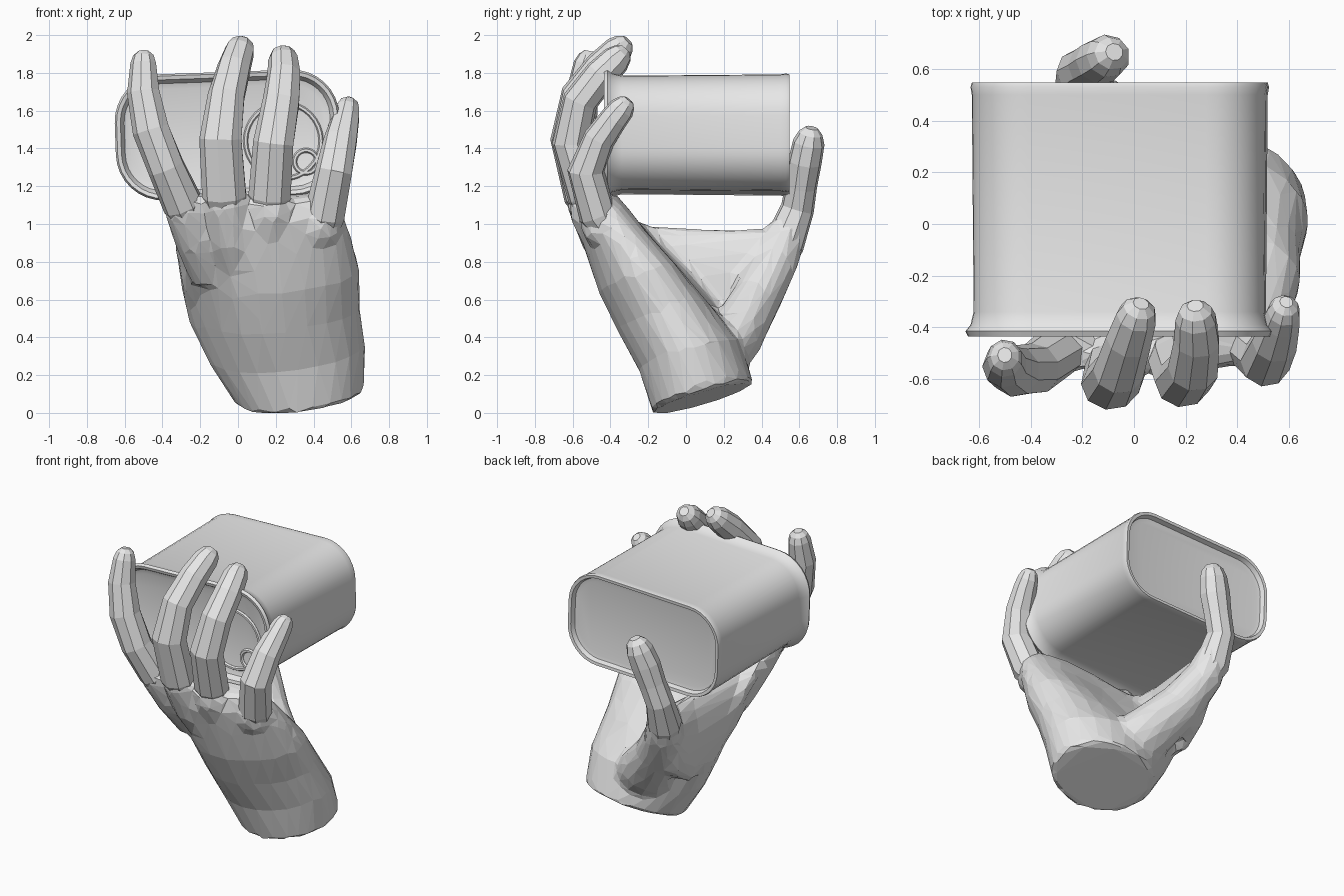
import bpy, bmesh, math
from mathutils import Vector, Matrix

if "Cube" in bpy.data.objects:
    bpy.data.objects.remove(bpy.data.objects["Cube"])

grey = bpy.data.materials.new("light_grey")
grey.use_nodes = True
grey.diffuse_color = (0.8, 0.8, 0.8, 1)
grey.node_tree.nodes["Principled BSDF"].inputs["Base Color"].default_value = (0.8, 0.8, 0.8, 1)


def skin(bm, rings):
    """Bridge a list of vertex rings and cap both ends."""
    for a, b in zip(rings, rings[1:]):
        n = len(a)
        for i in range(n):
            bm.faces.new((a[i], a[(i + 1) % n], b[(i + 1) % n], b[i]))
    bm.faces.new(rings[0])
    bm.faces.new(rings[-1])


def finish(name, bm):
    bmesh.ops.recalc_face_normals(bm, faces=bm.faces)
    mesh = bpy.data.meshes.new(name)
    bm.to_mesh(mesh)
    bm.free()
    mesh.materials.append(grey)
    obj = bpy.data.objects.new(name, mesh)
    bpy.context.collection.objects.link(obj)
    return obj


def loft(bm, stations, sides=8, normal=None, tip=False):
    """Tube through (x, y, z, radius across, radius deep[, curl of the -x edge, inner hollow])."""
    st = [(Vector(s[:3]), *(tuple(s[3:]) + (0, 0))[:4]) for s in stations]
    if tip:
        p, ru, rv = st[-1][:3]
        d = (p - st[-2][0]).normalized()
        st.append((p + d * ru * 0.6, ru * 0.8, rv * 0.75, 0, 0))
        st.append((p + d * ru * 0.95, ru * 0.4, rv * 0.4, 0, 0))
    rings = []
    for k, (p, ru, rv, curl, hollow) in enumerate(st):
        n = Vector(normal) if normal else st[min(k + 1, len(st) - 1)][0] - st[max(k - 1, 0)][0]
        n.normalize()
        u = Vector((1, 0, 0))
        u = (u - n * u.dot(n)).normalized()
        v = n.cross(u)
        ring = []
        for i in range(sides):
            a = math.tau * (i + 0.5) / sides
            c, s = math.cos(a), math.sin(a)
            deep = rv * s + curl * max(0, -c) ** 2 - hollow * max(0, s) ** 4
            ring.append(bm.verts.new(p + u * ru * c + v * deep))
        rings.append(ring)
    skin(bm, rings)


# Palm and wrist, curling toward the thumb side
bm = bmesh.new()
loft(bm, [(.33, .09, .08, .34, .28), (.26, .02, .3, .42, .28, .06), (.19, -.09, .5, .46, .28, .18, .05),
          (.17, -.21, .7, .48, .26, .18, .08), (.13, -.34, .9, .47, .2, .13, .06),
          (.1, -.42, 1.03, .45, .16, .06, .03), (.1, -.46, 1.12, .4, .1)], 24, (-.12, -.3, 1))
# Thumb web
loft(bm, [(-.2, -.3, .86, .09, .16), (-.22, -.15, .79, .09, .2), (-.21, 0, .73, .09, .25),
          (-.18, .25, .68, .09, .3), (-.17, .42, .74, .09, .24)], 16, (0, 1, 0))
# Thumb mound
loft(bm, [(.25, .13, .26, .19, .17), (.11, .26, .4, .18, .15), (-.05, .37, .6, .15, .135),
          (-.17, .48, .82, .12, .125), (-.21, .55, 1.0, .1, .1)], 12)
# Finger roots
for x, y, top in ((-.28, -.48, 1.12), (-.06, -.53, 1.14), (.17, -.52, 1.1), (.44, -.46, 1.02)):
    loft(bm, [(x * .7 + .05, y + .2, .72, .11, .1), (x * .85 + .02, y + .08, .92, .12, .11),
              (x, y, top - .03, .118, .105), (x, y - .02, top + .04, .1, .09)], 12)
palm = finish("palm_and_wrist", bm)
m = palm.modifiers.new("fuse", "REMESH")
m.mode, m.voxel_size = "VOXEL", 0.025
m = palm.modifiers.new("soften", "SMOOTH")
m.factor, m.iterations = 0.5, 6
m = palm.modifiers.new("facets", "DECIMATE")
m.ratio = 0.05

# Fingers and thumb
digits = {
    "index_finger": [(-.22, -.4, .95, .07, .07), (-.29, -.49, 1.1, .11, .1), (-.38, -.56, 1.3, .1, .1),
                     (-.46, -.57, 1.5, .1, .1), (-.5, -.55, 1.7, .088, .085), (-.5, -.52, 1.85, .07, .075)],
    "middle_finger": [(-.05, -.43, .95, .08, .07), (-.07, -.55, 1.15, .12, .1), (-.09, -.62, 1.45, .115, .1),
                      (-.06, -.57, 1.68, .1, .095), (-.02, -.45, 1.83, .09, .09), (.01, -.36, 1.92, .08, .08)],
    "ring_finger": [(.16, -.42, .95, .08, .07), (.17, -.53, 1.15, .115, .1), (.19, -.61, 1.43, .11, .1),
                    (.23, -.56, 1.65, .1, .095), (.245, -.45, 1.79, .09, .09), (.24, -.37, 1.87, .08, .08)],
    "little_finger": [(.43, -.36, .88, .07, .07), (.46, -.47, 1.05, .11, .1), (.51, -.53, 1.28, .1, .1),
                      (.545, -.46, 1.45, .09, .085), (.57, -.38, 1.56, .075, .075), (.58, -.34, 1.61, .065, .07)],
    "thumb": [(-.12, .42, .68, .08, .08), (-.2, .52, .9, .11, .11), (-.21, .59, 1.08, .09, .09),
              (-.17, .61, 1.2, .09, .085), (-.13, .63, 1.33, .1, .09), (-.1, .65, 1.43, .088, .085)],
}
for name, path in digits.items():
    bm = bmesh.new()
    loft(bm, path, 9, tip=True)
    finish(name, bm)

# Rounded tin with raised rims and sunken ends
TILT = Matrix.Translation((-.055, 0, 1.471)) @ Matrix.Rotation(math.radians(-2), 4, "Y")


def outline(bm, y, inset):
    hw, hh, r = .575 - inset, .314 - inset, .23 - inset
    ring = []
    for q, (sx, sz) in enumerate(((1, 1), (-1, 1), (-1, -1), (1, -1))):
        for i in range(9):
            a = math.pi / 2 * (q + i / 8)
            ring.append(bm.verts.new(TILT @ Vector((sx * (hw - r) + r * math.cos(a), y,
                                                    sz * (hh - r) + r * math.sin(a)))))
    return ring


bm = bmesh.new()
skin(bm, [outline(bm, y, i) for y, i in (
    (-.385, .06), (-.395, .03), (-.43, .01), (-.435, -.01), (-.415, -.02), (-.39, 0), (-.34, .012),
    (.5, .005), (.53, .0), (.547, .005), (.545, .025), (.515, .035), (.51, .06))])
tin = finish("tin", bm)

# Pull ring and scored opening on the front of the tin
rings = []
for name, x, z, radius in (("scored_opening", .24, 1.44, .2), ("pull_ring", .36, 1.33, .06)):
    bpy.ops.mesh.primitive_torus_add(location=(x, -.388, z), rotation=(math.pi / 2, 0, 0),
                                     major_radius=radius, minor_radius=.013,
                                     major_segments=32, minor_segments=6)
    ring = bpy.context.object
    ring.name = name
    ring.data.materials.append(grey)
    rings.append(ring)

bpy.ops.object.select_all(action="DESELECT")
for o in rings + [tin]:
    o.select_set(True)
bpy.context.view_layer.objects.active = tin
bpy.ops.object.shade_smooth_by_angle(angle=math.radians(35))
